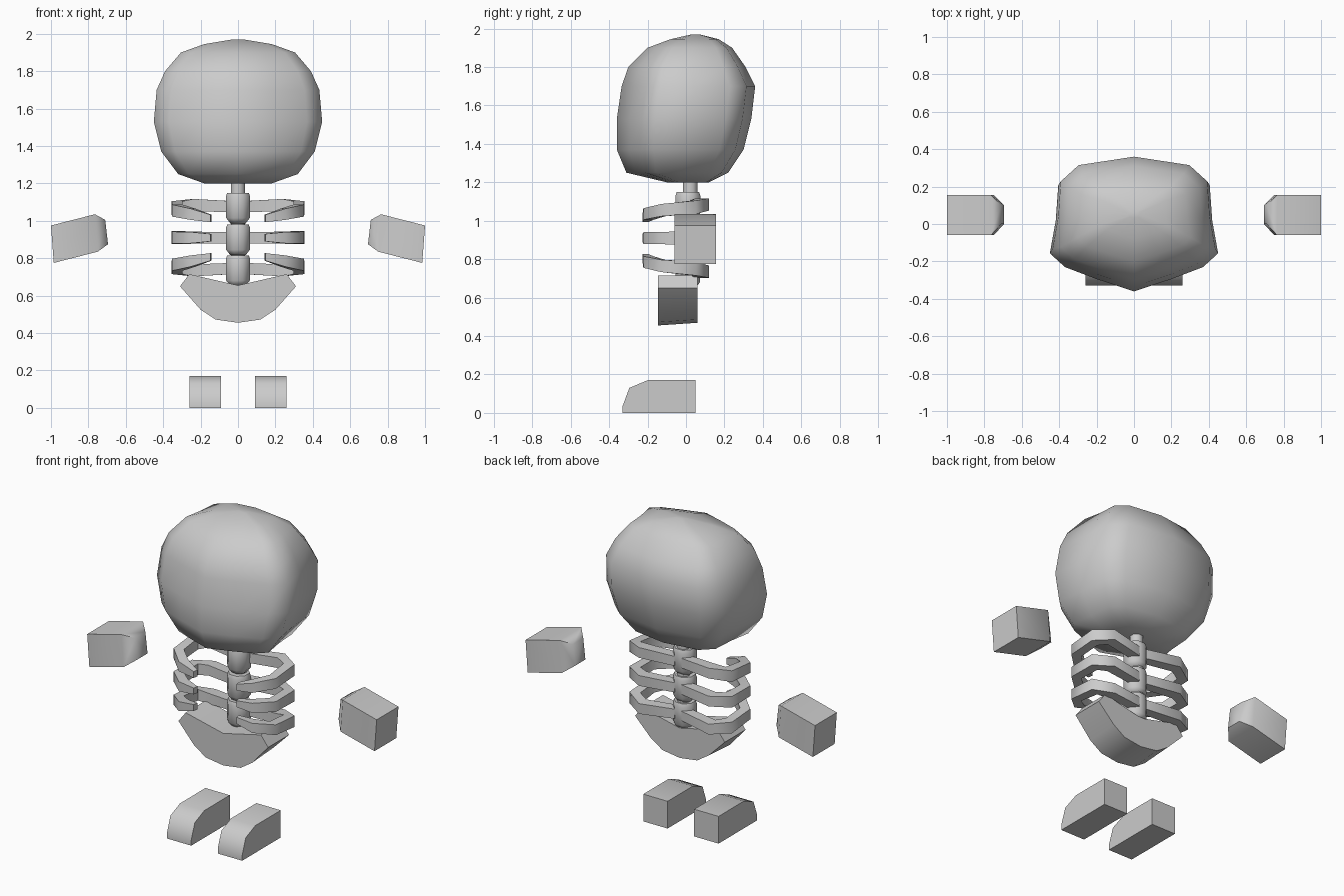
import bpy, bmesh, math
from mathutils import Vector

if "Cube" in bpy.data.objects:
    bpy.data.objects.remove(bpy.data.objects["Cube"])


def loft(name, rings, smooth_angle=60):
    """Skin a list of equal-length point rings and cap both ends."""
    bm = bmesh.new()
    vs = [[bm.verts.new(p) for p in r] for r in rings]
    n = len(vs[0])
    for a, b in zip(vs, vs[1:]):
        for i in range(n):
            j = (i + 1) % n
            bm.faces.new((a[i], a[j], b[j], b[i]))
    bm.faces.new(vs[0][::-1])
    bm.faces.new(vs[-1])
    bmesh.ops.remove_doubles(bm, verts=bm.verts, dist=0.0005)
    bmesh.ops.recalc_face_normals(bm, faces=bm.faces)
    me = bpy.data.meshes.new(name)
    bm.to_mesh(me)
    bm.free()
    ob = bpy.data.objects.new(name, me)
    bpy.context.collection.objects.link(ob)
    bpy.context.view_layer.objects.active = ob
    ob.select_set(True)
    bpy.ops.object.shade_smooth_by_angle(angle=math.radians(smooth_angle))
    ob.select_set(False)
    return ob


def mirror(ob):
    ob.modifiers.new("mirror", 'MIRROR').use_axis[0] = True


# Head: one cross-section (front to back, normalised) scaled per level
half = [(0, -1), (.45, -.81), (.82, -.63), (1, -.42), (.93, .08),
        (.90, .62), (.68, .87), (0, 1)]
section = half + [(-x, y) for x, y in half[-2:0:-1]]
levels = [(1.20, .18, -.10, .12), (1.25, .32, -.31, .22), (1.37, .41, -.36, .30),
          (1.53, .45, -.36, .34), (1.70, .435, -.335, .36), (1.80, .39, -.30, .31),
          (1.90, .305, -.20, .24), (1.945, .18, -.08, .17), (1.97, .03, .03, .07)]
loft("head", [[(x * w, (f + b) / 2 + y * (b - f) / 2, z) for x, y in section]
              for z, w, f, b in levels])


# Spine: thin cord with three vertebrae
def octagon(r, y, z):
    return [(r * math.cos(a) * 1.08, y + r * math.sin(a) * 1.08, z)
            for a in (math.pi / 8 + k * math.pi / 4 for k in range(8))]


loft("spinal_cord", [octagon(.037, .022, z) for z in (.64, 1.25)])
for k, top in enumerate((1.15, .98, .815)):
    loft(f"vertebra_{k + 1}", [octagon(r, .01, top - d) for r, d in
         ((.042, .163), (.063, .135), (.065, .02), (.058, 0))])

# Ribs: path of x, y, rise, half thickness, half height; lower pair flips the rise
path = [(.03, .05, .015, .03, .03), (.24, .085, .025, .035, .032),
        (.325, .04, .01, .032, .035), (.325, -.12, -.005, .03, .032),
        (.24, -.195, -.025, .03, .03), (.145, -.212, -.047, .015, .02)]
for k, (base, flip) in enumerate(((1.06, 1), (.91, 0), (.76, -1))):
    rings = []
    for i, (x, y, dz, t, h) in enumerate(path):
        a, b = path[max(i - 1, 0)], path[min(i + 1, len(path) - 1)]
        d = Vector((b[0] - a[0], b[1] - a[1], 0)).normalized()
        side = Vector((-d.y, d.x, 0)) * t
        c = Vector((x, y, base + dz * flip))
        up = Vector((0, 0, h))
        rings.append([c + side + up, c - side + up, c - side - up, c + side - up])
    mirror(loft(f"ribs_{k + 1}", rings))

# Pelvis: notched bowl profile pulled front to back
right = [(0, .655), (.26, .715), (.31, .65), (.2, .525), (.12, .472), (0, .455)]
bowl = right + [(-x, z) for x, z in right[-2:0:-1]]
loft("pelvis", [[(x, y, z + dz * (z < .6)) for x, z in bowl]
                for y, dz in ((-.145, 0), (.06, .014))])

# Hands: tilted blocks with a narrowed wrist end
hand = [(.70, .0, .10, .875, 1.005), (.755, -.06, .155, .835, 1.035),
        (.99, -.06, .155, .775, .975)]
mirror(loft("hands", [[(x - .005, y0, z0), (x - .005, y1, z0),
                       (x + .01, y1, z1), (x + .01, y0, z1)]
                      for x, y0, y1, z0, z1 in hand]))

# Feet: side profile extruded across
sole = [(.05, 0), (-.33, 0), (-.33, .035), (-.295, .13), (-.2, .17), (.05, .17)]
mirror(loft("feet", [[(x, y, z) for y, z in sole] for x in (.092, .26)]))
